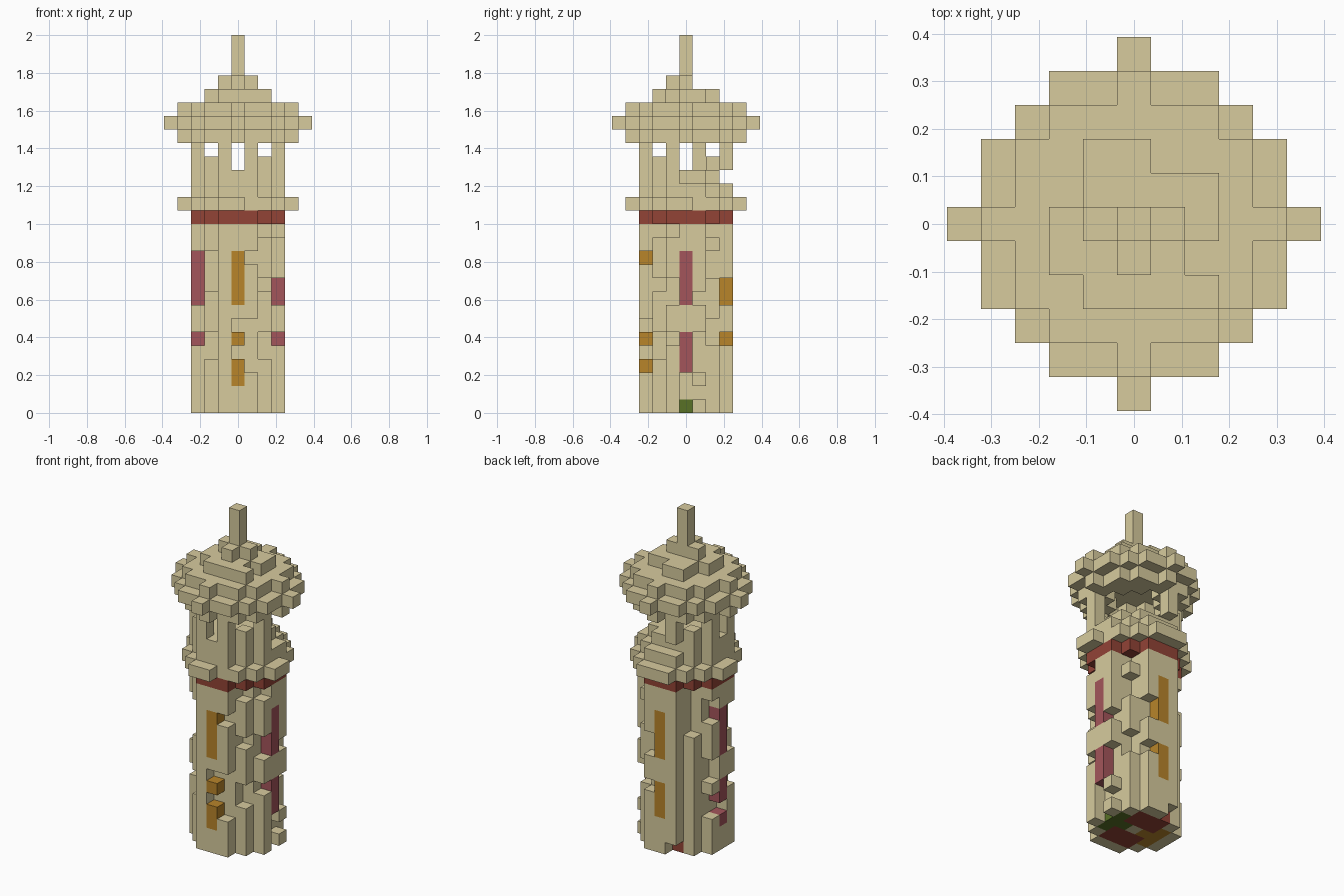
import bpy
import bmesh

if "Cube" in bpy.data.objects:
    bpy.data.objects.remove(bpy.data.objects["Cube"])

U = 1 / 14          # block size; the tower is 28 blocks tall


def material(name, rgb):
    m = bpy.data.materials.new(name)
    lin = [((c / 255 + 0.055) / 1.055) ** 2.4 for c in rgb]
    m.diffuse_color = (*lin, 1)
    m.use_nodes = True
    m.node_tree.nodes["Principled BSDF"].inputs["Base Color"].default_value = m.diffuse_color
    return m


SAND, AMBER, ROSE, BRICK, GREEN = range(5)
MATS = [material("sandstone", (215, 203, 158)),
        material("amber_window", (184, 133, 42)),
        material("rose_window", (164, 85, 91)),
        material("brick_red", (146, 67, 54)),
        material("moss_green", (88, 113, 38))]


def disc(r2):
    """Block positions within a squared radius."""
    return [(i, j) for i in range(-5, 6) for j in range(-5, 6) if i * i + j * j <= r2]


def span(*pairs):
    """Layers covered by inclusive ranges."""
    return {k for a, b in pairs for k in range(a, b + 1)}


parts = {n: {} for n in ("tower_shaft", "brick_band", "balcony_ledge",
                         "lantern_room", "domed_cap", "spire")}


def put(part, cells, layers, colour=SAND):
    for i, j in cells:
        for k in layers:
            parts[part][(i, j, k)] = colour


# Shaft: solid core with a weathered outer ring
put("tower_shaft", disc(5), range(14))
ring = {
    (0, -3): span((0, 3), (5, 5), (7, 13)),
    (1, -3): span((0, 2), (7, 10), (12, 13)),
    (-1, -3): span((0, 13)),
    (2, -2): span((0, 3), (6, 8), (10, 12)),
    (-2, -2): span((0, 3), (6, 8), (12, 13)),
    (3, -1): span((0, 4), (6, 7), (10, 12)),
    (-3, -1): span((0, 4), (6, 7), (12, 13)),
    (3, 0): span((3, 13)),
    (-3, 0): span((0, 2), (4, 13)),
    (3, 1): span((0, 0), (2, 2), (6, 7), (9, 13)),
    (-3, 1): span((0, 2), (5, 5), (8, 10), (13, 13)),
    (2, 2): span((0, 4), (7, 9), (12, 12)),
    (-2, 2): span((0, 9)),
    (0, 3): span((0, 13)),
    (1, 3): span((0, 4), (6, 7), (10, 13)),
    (-1, 3): span((1, 13)),
}
for cell, layers in ring.items():
    put("tower_shaft", [cell], layers)

# Tall windows on the four sides
put("tower_shaft", [(0, -3)], [2, 3, 5, 8, 9, 10, 11], AMBER)
put("tower_shaft", [(0, 3)], span((3, 5), (8, 11)), AMBER)
put("tower_shaft", [(3, 0)], span((3, 5), (8, 11)), ROSE)
put("tower_shaft", [(-3, 0)], span((2, 2), (4, 5), (8, 11)), ROSE)

# Coloured floor in four wedges
for i, j in disc(5):
    if (i, j) != (0, 0):
        colour = (GREEN if i > abs(j) else AMBER if -i > abs(j) else BRICK)
        put("tower_shaft", [(i, j)], [0], colour)

# Band and ledge
put("brick_band", disc(10), [14], BRICK)
put("balcony_ledge", disc(16) + [(-1, -4), (-1, 4), (1, 4), (4, -1), (-4, 1)], [15])

# Lantern room: stepped floor and pillars, open towards one back corner
put("lantern_room", disc(10), [16])
put("lantern_room", disc(5) + [(0, -3), (-3, 0)], [17])
put("lantern_room", [(-1, -3), (1, -3), (3, -1), (-3, -1), (-3, 1)], [17, 18, 19])
put("lantern_room", [(2, -2), (-2, -2), (-2, 2)], [17, 18])
put("lantern_room", [(-1, 3)], [18, 19])

# Cap: stepped dome, hollow underneath, with four projecting studs
put("domed_cap", [c for c in disc(16) if c not in disc(4)], [20])
put("domed_cap", disc(16), [22])
put("domed_cap", disc(20) + [(5, 0), (-5, 0), (0, 5), (0, -5)], [21])
for j, (a, b) in {2: (-1, 0), 1: (-1, 2), 0: (-2, 2), -1: (-2, 1), -2: (-1, 2)}.items():
    put("domed_cap", [(i, j) for i in range(a, b + 1)], [23])
put("domed_cap", [(-1, 0), (0, 0), (1, 0), (0, -1)], [24])

# Spire
put("spire", [(0, 0)], [25, 26, 27])

# Turn the blocks into meshes, keeping only the exposed faces
solid = set().union(*parts.values())
for name, blocks in parts.items():
    bm = bmesh.new()
    for cell, colour in blocks.items():
        for axis in range(3):
            for s in (-1, 1):
                near = list(cell)
                near[axis] += s
                if tuple(near) in solid:
                    continue
                u, v = (axis + 1) % 3, (axis + 2) % 3
                corners = []
                for a, b in ((-1, -1), (1, -1), (1, 1), (-1, 1))[::s]:
                    p = [cell[0], cell[1], cell[2] + 0.5]
                    p[axis] += s / 2
                    p[u] += a / 2
                    p[v] += b / 2
                    corners.append(bm.verts.new([c * U for c in p]))
                bm.faces.new(corners).material_index = colour
    bmesh.ops.remove_doubles(bm, verts=bm.verts[:], dist=0.001)
    mesh = bpy.data.meshes.new(name)
    for m in MATS:
        mesh.materials.append(m)
    bm.to_mesh(mesh)
    bm.free()
    bpy.context.collection.objects.link(bpy.data.objects.new(name, mesh))
